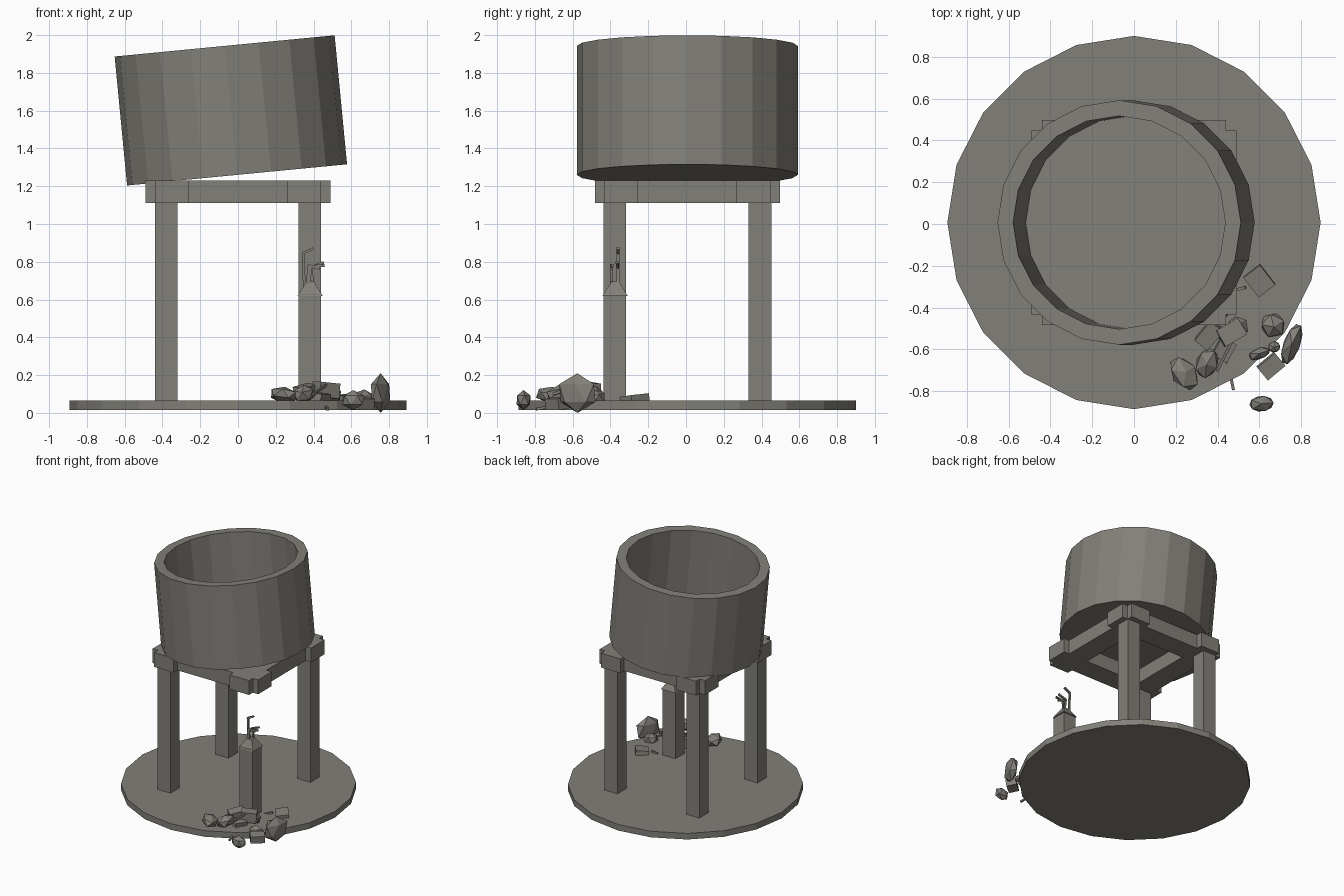
import bpy, bmesh, math
from mathutils import Matrix, Vector, Euler

if "Cube" in bpy.data.objects:
    bpy.data.objects.remove(bpy.data.objects["Cube"])

concrete = bpy.data.materials.new("weathered_concrete")
concrete.diffuse_color = (0.225, 0.215, 0.19, 1)
concrete.use_nodes = True
concrete.node_tree.nodes["Principled BSDF"].inputs["Base Color"].default_value = concrete.diffuse_color
CY = 0.007  # small y offset of the structure


def finish(name, bm):
    bmesh.ops.recalc_face_normals(bm, faces=bm.faces[:])
    me = bpy.data.meshes.new(name)
    bm.to_mesh(me)
    bm.free()
    me.materials.append(concrete)
    ob = bpy.data.objects.new(name, me)
    bpy.context.collection.objects.link(ob)
    return ob


def place(center, size, rot=(0, 0, 0)):
    r = Euler([math.radians(a) for a in rot]).to_matrix().to_4x4()
    return Matrix.Translation(center) @ r @ Matrix.Diagonal((*size, 1))


def box(name, center, size, rot=(0, 0, 0)):
    bm = bmesh.new()
    bmesh.ops.create_cube(bm, size=1, matrix=place(center, size, rot))
    return finish(name, bm)


def rock(name, center, radii, rot=(0, 0, 0)):
    bm = bmesh.new()
    bmesh.ops.create_icosphere(bm, subdivisions=1, radius=1, matrix=place(center, radii, rot))
    return finish(name, bm)


def rods(name, path, width=0.014):
    # bent bar made of square-section segments
    bm = bmesh.new()
    for a, b in zip(path, path[1:]):
        a, b = Vector(a), Vector(b)
        d = b - a
        m = (Matrix.Translation((a + b) / 2) @ d.to_track_quat('Z', 'Y').to_matrix().to_4x4()
             @ Matrix.Diagonal((width, width, d.length + width * 0.5, 1)))
        bmesh.ops.create_cube(bm, size=1, matrix=m)
    return finish(name, bm)


def lathe(name, profile, sides=20):
    # rings of (radius, z), capped at both ends
    bm = bmesh.new()
    rings = [[bm.verts.new((r * math.cos(2 * math.pi * i / sides),
                            r * math.sin(2 * math.pi * i / sides), z))
              for i in range(sides)] for r, z in profile]
    for lo, hi in zip(rings, rings[1:]):
        for i in range(sides):
            j = (i + 1) % sides
            bm.faces.new((lo[i], lo[j], hi[j], hi[i]))
    bm.faces.new(rings[0])
    bm.faces.new(rings[-1])
    return finish(name, bm)


# round base slab
base = lathe("base_slab", [(0.893, 0.015), (0.893, 0.066)])
base.location.y = CY

# tilted open tank
tank = lathe("tank", [(0.585, 0), (0.585, 0.686), (0.51, 0.686), (0.51, 0.06)])
tank.location = (-0.005, CY, 1.26)
tank.rotation_euler.y = math.radians(-5.5)

# support frame beams
for s, side in ((-1, "first"), (1, "second")):
    box(f"{side}_cross_beam", (0, CY + s * 0.35, 1.17), (0.98, 0.18, 0.12))
    box(f"{side}_side_beam", (s * 0.35, CY, 1.17), (0.18, 0.98, 0.12))

# legs, the front right one is broken off
for sx in (-1, 1):
    for sy in (-1, 1):
        broken = sx > 0 and sy < 0
        top = 0.63 if broken else 1.12
        name = "broken_leg" if broken else f"{'front' if sy < 0 else 'back'}_{'left' if sx < 0 else 'right'}_leg"
        box(name, (sx * 0.38, CY + sy * 0.385, (top + 0.06) / 2), (0.12, 0.12, top - 0.06))

# jagged tip of the broken leg
bm = bmesh.new()
bmesh.ops.create_cone(bm, cap_ends=True, segments=4, radius1=0.094, radius2=0.03, depth=0.075,
                      matrix=Matrix.Translation((0.382, -0.375, 0.657)) @ Matrix.Rotation(math.pi / 4, 4, 'Z'))
finish("broken_leg_tip", bm)

# bent reinforcing bars
rods("bar_tall", [(0.352, -0.36, 0.64), (0.345, -0.36, 0.845), (0.395, -0.36, 0.87)])
rods("bar_middle", [(0.375, -0.395, 0.66), (0.385, -0.395, 0.775), (0.455, -0.39, 0.78)])
rods("bar_short", [(0.40, -0.36, 0.66), (0.385, -0.36, 0.77), (0.45, -0.365, 0.795)])
rods("bar_low", [(0.365, -0.395, 0.66), (0.375, -0.395, 0.78), (0.43, -0.395, 0.765)])

# round rubble
rocks = [
    ((0.755, -0.575, 0.105), (0.045, 0.115, 0.105), (0, 0, -20)),
    ((0.665, -0.485, 0.075), (0.062, 0.065, 0.05), (10, 0, 30)),
    ((0.67, -0.588, 0.06), (0.033, 0.03, 0.03), (0, 0, 10)),
    ((0.61, -0.86, 0.068), (0.065, 0.042, 0.053), (0, 0, 5)),
    ((0.24, -0.715, 0.095), (0.065, 0.095, 0.045), (0, 15, 35)),
    ((0.35, -0.665, 0.10), (0.058, 0.082, 0.05), (10, 0, -20)),
    ((0.50, -0.49, 0.10), (0.05, 0.055, 0.045), (0, 20, 40)),
    ((0.60, -0.62, 0.065), (0.06, 0.03, 0.05), (0, 0, 20)),
]
for i, r in enumerate(rocks):
    rock(f"rubble_rock_{i + 1}", *r)

# broken concrete blocks
blocks = [
    ((0.60, -0.27, 0.06), (0.12, 0.10, 0.07), (5, 5, -52)),
    ((0.655, -0.68, 0.05), (0.11, 0.08, 0.06), (8, 0, 40)),
    ((0.465, -0.52, 0.12), (0.12, 0.09, 0.08), (0, 5, 30)),
    ((0.36, -0.53, 0.11), (0.12, 0.08, 0.07), (5, -10, 50)),
    ((0.43, -0.60, 0.075), (0.08, 0.10, 0.06), (0, 8, -30)),
]
for i, b in enumerate(blocks):
    box(f"rubble_block_{i + 1}", *b)

# loose bars in the rubble
rods("loose_bar_1", [(0.47, -0.32, 0.06), (0.53, -0.305, 0.08)])
rods("loose_bar_2", [(0.43, -0.62, 0.08), (0.465, -0.74, 0.03), (0.475, -0.79, 0.02)])
rods("loose_bar_3", [(0.40, -0.70, 0.10), (0.47, -0.56, 0.15)])
